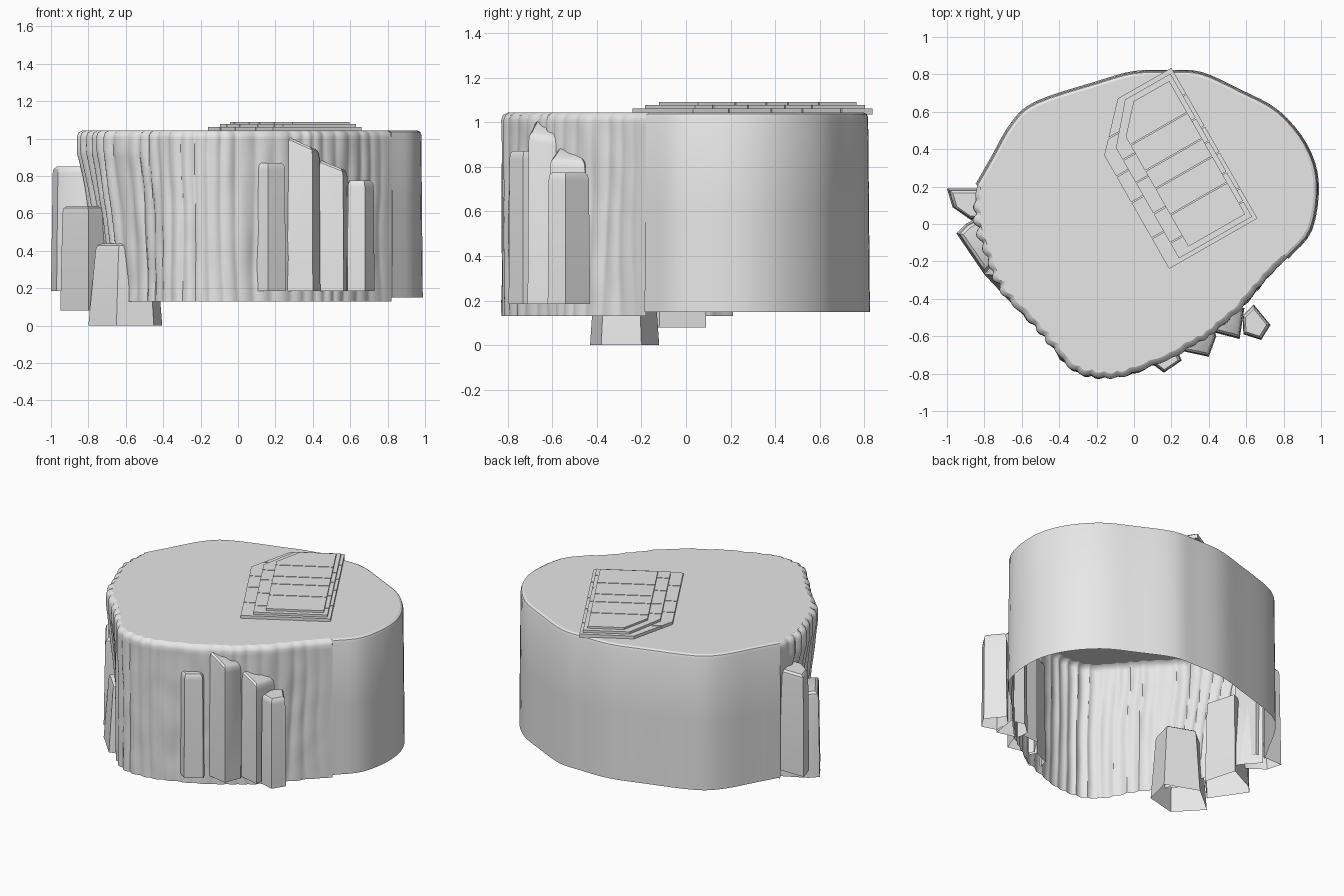
import bpy, bmesh, math
from mathutils import Vector, noise

if "Cube" in bpy.data.objects:
    bpy.data.objects.remove(bpy.data.objects["Cube"])

stone = bpy.data.materials.new("pale_grey_stone")
stone.diffuse_color = (0.8, 0.8, 0.8, 1)
stone.use_nodes = True
stone.node_tree.nodes["Principled BSDF"].inputs["Base Color"].default_value = stone.diffuse_color


def make(name, verts, faces, smooth=None):
    me = bpy.data.meshes.new(name)
    me.from_pydata(verts, [], faces)
    me.materials.append(stone)
    ob = bpy.data.objects.new(name, me)
    bpy.context.collection.objects.link(ob)
    if smooth:
        bpy.context.view_layer.objects.active = ob
        ob.select_set(True)
        bpy.ops.object.shade_smooth_by_angle(angle=math.radians(smooth))
        ob.select_set(False)
    return ob


def spline(pts, n):
    """Open Catmull-Rom curve through pts, n steps per span."""
    p = [Vector(q) for q in pts]
    p = [2 * p[0] - p[1]] + p + [2 * p[-1] - p[-2]]
    out = []
    for i in range(1, len(p) - 2):
        a, b, c, d = p[i - 1:i + 3]
        for k in range(n):
            t = k / n
            out.append(0.5 * (2 * b + (c - a) * t + (2 * a - 5 * b + 4 * c - d) * t * t
                              + (3 * b - a - 3 * c + d) * t ** 3))
    return out + [p[-2]]


def normals(path):
    out = []
    for i in range(len(path)):
        d = path[min(i + 1, len(path) - 1)] - path[max(i - 1, 0)]
        out.append(Vector((d.y, -d.x)).normalized())
    return out


def grid_faces(cols, rows):
    return [(r * cols + c, r * cols + c + 1, (r + 1) * cols + c + 1, (r + 1) * cols + c)
            for r in range(rows - 1) for c in range(cols - 1)]


# Smooth back wall, rounded over at the rim
back = spline([(0.82, -0.18), (0.945, -0.03), (0.98, 0.22), (0.92, 0.42), (0.77, 0.6),
               (0.57, 0.71), (0.36, 0.805), (0.2, 0.815), (0.0, 0.81), (-0.2, 0.755),
               (-0.52, 0.65), (-0.65, 0.54), (-0.76, 0.35), (-0.84, 0.21)], 4)
back_n = normals(back)
levels = [(0.15, 0.008), (0.6, 0.004), (1.02, 0.0), (1.036, -0.006), (1.043, -0.02)]
verts = [(*(p + n * off), z) for z, off in levels for p, n in zip(back, back_n)]
make("back_wall", verts, grid_faces(len(back), len(levels)), 40)
rim = verts[-len(back):]

# Weathered cliff with vertical ridges, leaning in on its left side
cliff = spline([(-0.84, 0.21), (-0.85, 0.02), (-0.79, -0.17), (-0.70, -0.37), (-0.52, -0.56),
                (-0.36, -0.75), (-0.25, -0.81), (-0.1, -0.82), (0.04, -0.78), (0.25, -0.69),
                (0.45, -0.56), (0.58, -0.44), (0.7, -0.3), (0.82, -0.18)], 18)
cliff_n = normals(cliff)
arc = [0.0]
for a, b in zip(cliff, cliff[1:]):
    arc.append(arc[-1] + (b - a).length)
total = arc[-1]
zs = [0.13 + 0.88 * i / 36 for i in range(37)]
rings = [(z, 0.0) for z in zs] + [(1.032, -0.008), (1.043, -0.03)]
verts = []
for z, off in rings:
    for p, n, s in zip(cliff, cliff_n, arc):
        t = s / total
        left = max(0.0, 1 - t / 0.42)
        ends = min(1.0, t / 0.05, (1 - t) / 0.08)
        bend = 0.045 * noise.noise((s * 2.5, z * 1.6, 1.0))
        ridge = abs(math.sin((s + bend) * math.pi / 0.085 + 2 * noise.noise((s * 3, 0, 5))))
        amp = (0.012 + 0.022 * max(0.0, 1 - t / 0.6)) * (0.75 + 0.5 * noise.noise((s * 6, z, 9)))
        d = amp * (ridge - 0.55) + 0.007 * noise.noise((s * 9, z * 5, 3))
        lean = 0.14 * left ** 0.7 * min(1.0, max(0.0, (0.92 - z) / 0.7)) ** 0.8
        q = p + n * (ends * (d - lean) + off)
        verts.append((*q, z))
make("cliff_face", verts, grid_faces(len(cliff), len(rings)), 50)
rim += verts[-len(cliff) + 1:-1]

# Flat plateau
bm = bmesh.new()
bm.faces.new([bm.verts.new(v) for v in rim])
bmesh.ops.triangulate(bm, faces=bm.faces[:])
me_top = make("plateau_top", [], [])
bm.to_mesh(me_top.data)
bm.free()


def column(name, foot, z0, z1, slope=0.0, taper=0.95):
    """Faceted rock column, open below, with a softened slanted top."""
    pts = [Vector(p) for p in foot]
    if sum(a.cross(b) for a, b in zip(pts, pts[1:] + pts[:1])) < 0:
        pts.reverse()
    n = len(pts)
    c = sum(pts, Vector((0, 0))) / n
    vs = []
    for scale, top, drop in ((1, 0, 0), (taper, 1, 0.035), (taper * 0.95, 1, 0.012),
                             (taper * 0.8, 1, 0.0)):
        for p in pts:
            q = c + (p - c) * scale
            vs.append((q.x, q.y, z1 - drop + slope * (q.x - c.x) if top else z0))
    fs = [(r * n + i, r * n + (i + 1) % n, (r + 1) * n + (i + 1) % n, (r + 1) * n + i)
          for r in range(3) for i in range(n)]
    fs.append(tuple(range(3 * n, 4 * n)))
    make(name, vs, fs, 35)


# Rock columns on the right of the cliff
column("right_column_1", [(0.11, -0.70), (0.22, -0.65), (0.255, -0.73), (0.16, -0.795),
                          (0.10, -0.75)], 0.185, 0.87)
column("right_column_2", [(0.24, -0.65), (0.30, -0.55), (0.42, -0.54), (0.44, -0.60),
                          (0.40, -0.71), (0.26, -0.68)], 0.185, 0.975, -0.45)
column("right_column_3", [(0.42, -0.50), (0.50, -0.43), (0.59, -0.45), (0.565, -0.615),
                          (0.43, -0.58)], 0.185, 0.86, -0.4)
column("right_column_4", [(0.58, -0.49), (0.64, -0.43), (0.73, -0.54), (0.68, -0.62),
                          (0.585, -0.59)], 0.185, 0.775)
# Rock columns on the left of the cliff
column("left_column_tall", [(-1.0, 0.19), (-0.80, 0.19), (-0.77, 0.02), (-0.87, 0.02),
                            (-0.97, 0.09)], 0.185, 0.85, 0.0, 0.92)
column("left_column_short", [(-0.95, -0.05), (-0.90, 0.0), (-0.72, 0.09), (-0.66, -0.12),
                             (-0.80, -0.27)], 0.08, 0.64, 0.0, 0.92)
column("left_column_low", [(-0.80, -0.27), (-0.62, -0.12), (-0.405, -0.2), (-0.45, -0.38),
                           (-0.65, -0.43)], 0.0, 0.44, 0.0, 0.82)

# Stepped paving on the plateau, in its own turned frame
ORIGIN = Vector((0.2, 0.835))
U, V = Vector((0.496, -0.868)), Vector((-0.868, -0.496))


def slab(name, poly, z0, z1):
    n = len(poly)
    pts = [ORIGIN + U * u + V * v for u, v in poly]
    vs = [(*p, z0) for p in pts] + [(*p, z1) for p in pts]
    fs = [(i, n + i, n + (i + 1) % n, (i + 1) % n) for i in range(n)]
    make(name, vs, fs + [tuple(range(n)), tuple(range(2 * n - 1, n - 1, -1))])


def clipped(poly, lo, hi):
    """Slice of a polygon between two lengthwise limits."""
    for limit, sign in ((lo, 1), (hi, -1)):
        out = []
        for a, b in zip(poly, poly[1:] + poly[:1]):
            da, db = sign * (a[0] - limit), sign * (b[0] - limit)
            if da >= 0:
                out.append(a)
            if da * db < 0:
                k = da / (da - db)
                out.append((limit, a[1] + k * (b[1] - a[1])))
        poly = out
    return poly


layers = [
    ("lower_step", [(0, 0), (.927, 0), (.927, .544), (.228, .544), (0, .33)],
     (0.16, 0.36, 0.52, 0.74), 1.035, 1.062),
    ("middle_step", [(.025, .02), (.905, .02), (.905, .47), (.225, .47), (.025, .30)],
     (0.30, 0.44, 0.63, 0.81), 1.035, 1.077),
    ("top_paving", [(.055, .045), (.875, .045), (.875, .395), (.20, .395), (.055, .265)],
     (0.25, 0.41, 0.52, 0.68), 1.035, 1.09),
]
for name, poly, cuts, z0, z1 in layers:
    edges = [-0.01, *cuts, 1.0]
    for i, (a, b) in enumerate(zip(edges, edges[1:])):
        slab(f"{name}_{i + 1}", clipped(poly, a + 0.003, b - 0.003), z0, z1)
